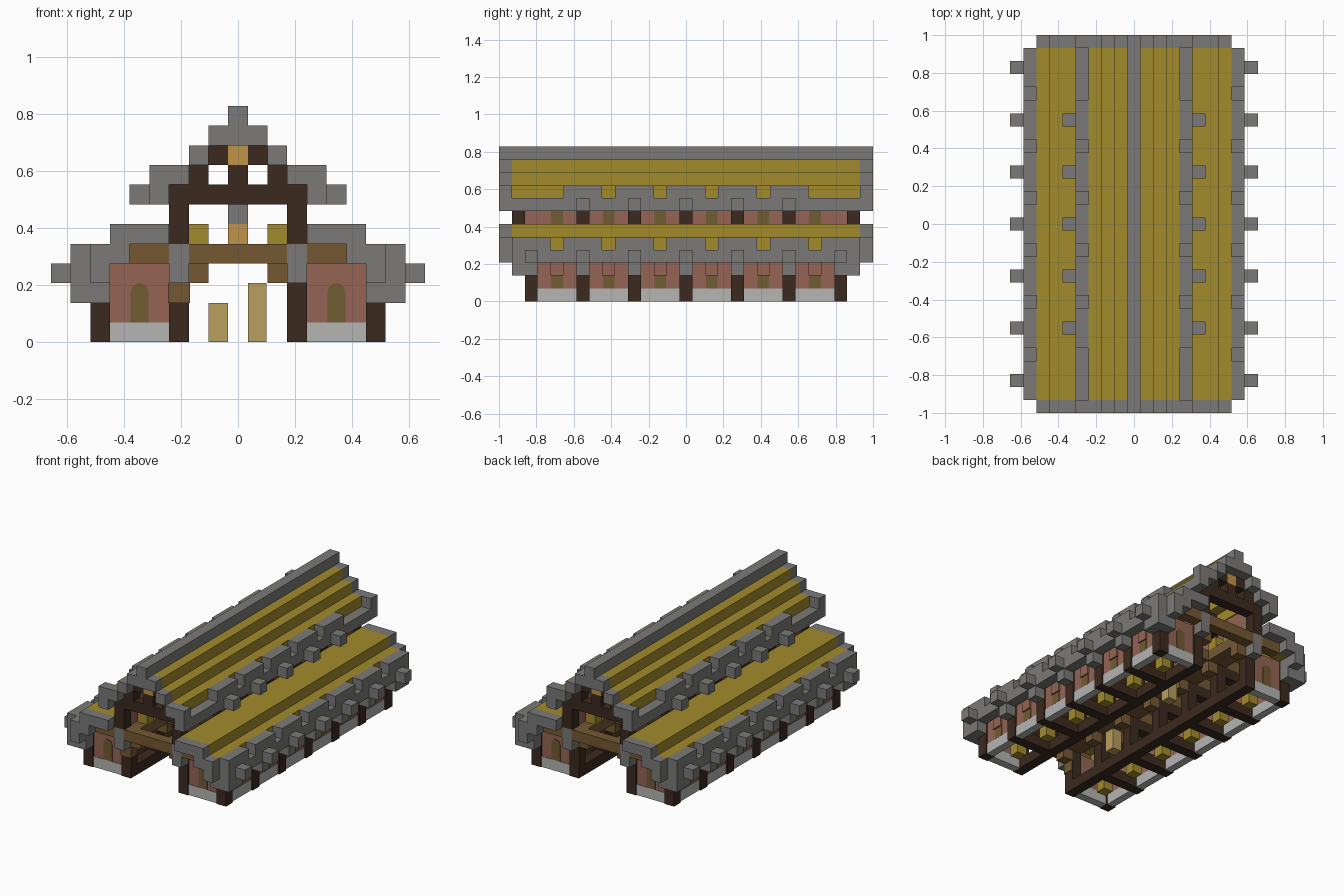
import bpy, bmesh, math
from mathutils import Vector

cube = bpy.data.objects.get("Cube")
if cube:
    bpy.data.objects.remove(cube)

U = 2 / 29          # one block
PAIR = (-1, 1)


def material(name, rgb):
    m = bpy.data.materials.new(name)
    lin = [(c / 255) ** 2.2 for c in rgb] + [1]
    m.diffuse_color = lin
    m.use_nodes = True
    m.node_tree.nodes["Principled BSDF"].inputs["Base Color"].default_value = lin
    return m


STONE = material("grey stone", (122, 121, 120))
THATCH = material("straw yellow", (161, 138, 48))
BRICK = material("red brick", (147, 100, 86))
SHUTTER = material("olive shutter", (113, 92, 54))
PLINTH = material("pale stone", (179, 179, 178))
DARK = material("dark timber", (62, 46, 36))
BROWN = material("brown timber", (116, 89, 55))
LAMP = material("amber", (191, 146, 74))
CRATE = material("tan crate", (184, 157, 95))


def box(bm, x, y, z):
    """Add a block from (low, high) ranges in block units."""
    lo, hi = (Vector(v) for v in zip(x, y, z))
    verts = bmesh.ops.create_cube(bm, size=1)["verts"]
    for v in verts:
        v.co = ((lo + hi) / 2 + Vector(a * b for a, b in zip(v.co, hi - lo))) * U


def cell(c):
    return (c - .5, c + .5)


def both(x):
    """The x range and its mirror image."""
    return [x, (-x[1], -x[0])]


def finish(bm, name, mat):
    bmesh.ops.recalc_face_normals(bm, faces=bm.faces)
    me = bpy.data.meshes.new(name)
    bm.to_mesh(me)
    bm.free()
    me.materials.append(mat)
    ob = bpy.data.objects.new(name, me)
    bpy.context.collection.objects.link(ob)


def part(name, mat, blocks, mirror=True):
    bm = bmesh.new()
    for x, y, z in blocks:
        for rx in both(x) if mirror else [x]:
            box(bm, rx, y, z)
    finish(bm, name, mat)


POSTS = range(-12, 13, 4)
BAYS = range(-10, 11, 4)
UPPER = [-13, -8, -4, 0, 4, 8, 13]
FULL, ROOF = (-14.5, 14.5), (-13.5, 13.5)


def runs(start, stop, gaps):
    """Split a range around one-block gaps."""
    edges = [start] + [e for g in gaps for e in cell(g)] + [stop]
    return list(zip(edges[::2], edges[1::2]))


# Upper roof
part("ridge", STONE, [((-.5, .5), FULL, (11, 12))], False)
part("upper_roof", THATCH,
     [((i + .5, i + 1.5), ROOF, (10 - i, 11 - i)) for i in range(3)]
     + [((0, .5), ROOF, (10, 11))])
part("upper_gable", STONE,
     [(x, cell(14 * s), z) for s in PAIR for x, z in
      [((0, 1.5), (10, 11)), ((1.5, 2.5), (9, 10)), ((2.5, 4.5), (8, 9))]])
part("upper_eave", STONE,
     [((3.5, 4.5), FULL, (7, 8))]
     + [((3.5, 4.5), r, (8, 9)) for r in runs(-9.5, 9.5, [-6, -2, 2, 6])])
part("upper_corbels", STONE,
     [((4.5, 5.5), cell(y), (7, 8)) for y in (-8, -4, 0, 4, 8)])

# Lower roofs
part("lower_roof", THATCH,
     [((3.5, 6.5), ROOF, (5, 6)), ((5.5, 7.5), ROOF, (4, 5))])
part("lower_gable", STONE,
     [(x, cell(14 * s), z) for s in PAIR for x, z in
      [((3.5, 6.5), (5, 6)), ((5.5, 7.5), (4, 5)), ((6.5, 7.5), (3, 4))]])
part("lower_eave", STONE,
     [((7.5, 8.5), ROOF, (3, 4))]
     + [((7.5, 8.5), r, (4, 5)) for r in runs(-13.5, 13.5, BAYS)]
     + [((7.5, 8.5), cell(y), (2, 3)) for y in POSTS]
     + [((6.5, 8.5), cell(13 * s), (2, 3)) for s in PAIR]
     + [((6.5, 7.5), cell(13 * s), (3, 4)) for s in PAIR])
part("lower_corbels", STONE, [((8.5, 9.5), cell(y), (3, 4)) for y in POSTS])
part("post_heads", STONE, [((2.5, 3.5), cell(13 * s), (3, 5)) for s in PAIR])

# Timber frame
part("outer_posts", DARK, [((6.5, 7.5), cell(y), (0, 4)) for y in POSTS])
part("inner_posts", DARK, [((2.5, 3.5), cell(y), (0, 4)) for y in POSTS])
part("aisle_sills", DARK,
     [((2.5, 3.5), r, (0, 1)) for r in runs(-11.5, 11.5, POSTS[1:-1])]
     + [((3.5, 6.5), cell(y), (0, 1)) for y in POSTS[1:-1]])
part("aisle_ties", DARK, [((3.5, 6.5), cell(y), (3, 4)) for y in POSTS[1:-1]])
part("upper_posts", DARK, [((2.5, 3.5), cell(y), (5, 8)) for y in UPPER])
part("truss", DARK,
     [b for y in UPPER for b in
      [((0, 2.5), cell(y), (7, 8)), ((0, .5), cell(y), (8, 9)),
       ((1.5, 2.5), cell(y), (8, 9)), ((.5, 1.5), cell(y), (9, 10))]])
part("loft_beams", BROWN,
     [(x, cell(y), (4, 5)) for y in UPPER for x in [(0, 2.5), (3.5, 5.5)]])
part("loft_edge", BROWN,
     [((2.5, 3.5), (-12.5, 12.5), (4, 5))]
     + [((1.5, 2.5), r, (4, 5)) for r in runs(-12.5, 12.5, UPPER[1:-1])])
part("beam_braces", BROWN, [((1.5, 2.5), cell(y), (3, 4)) for y in POSTS])
part("post_patch", BROWN, [((-3.55, -2.45), cell(-12.08), (2, 3))], False)

# Walls
part("side_plinth", PLINTH, [((6.6, 7.35), (y - 1.5, y + 1.5), (0, 1)) for y in BAYS])
part("side_wall", BRICK,
     [((6.6, 7.3), (y - 1.5, y + 1.5), (1, 4)) for y in BAYS]
     + [((7.3, 7.5), cell(y), (2, 3)) for y in BAYS])
part("end_plinth", PLINTH,
     [((3.5, 6.5), (12 * s - .4, 12 * s + .4), (0, 1)) for s in PAIR])
part("end_wall", BRICK,
     [((3.5, 6.5), (12 * s - .35, 12 * s + .35), (1, 4)) for s in PAIR])
part("upper_wall", BRICK,
     [((2.6, 3.35), (a + .5, b - .5), (5, 8)) for a, b in zip(UPPER, UPPER[1:])])

# Arched shutters, as thin plates
shutters = bmesh.new()


def arch(place, normal, base):
    """Plate with a rounded head; place(u, z) maps the outline to the wall."""
    pts = [(-.45, 0), (.45, 0)] + [
        (.45 * math.cos(t * math.pi / 8), 1.55 + .45 * math.sin(t * math.pi / 8))
        for t in range(9)]
    face = shutters.faces.new([shutters.verts.new(place(u, base + z) * U) for u, z in pts])
    ext = bmesh.ops.extrude_face_region(shutters, geom=[face])["geom"]
    bmesh.ops.translate(shutters, vec=normal * U * .08,
                        verts=[v for v in ext if isinstance(v, bmesh.types.BMVert)])


for s in PAIR:
    for t in PAIR:
        arch(lambda u, z: Vector((5 * s + u, 12.33 * t, z)), Vector((0, t, 0)), 1)
    for y in BAYS:
        arch(lambda u, z: Vector((7.28 * s, y + u, z)), Vector((s, 0, 0)), 1)
        arch(lambda u, z: Vector((3.33 * s, y + u, z)), Vector((s, 0, 0)), 5.4)
finish(shutters, "arched_shutters", SHUTTER)

# Contents
part("lamps", LAMP, [(cell(0), cell(y), (5, 6)) for y in UPPER[1:-1]]
     + [(cell(0), cell(y), (9, 10)) for y in UPPER], False)
part("lamp_chains", STONE, [(cell(0), cell(y), (6, 7)) for y in UPPER[1:-1]], False)
part("loft_hay", THATCH, [((1.5, 2.5), cell(s * y), (5, 6)) for s in PAIR for y in (2, 6, 9, 11)])
part("stall_hay", THATCH, [((4.5, 5.5), cell(y), (0, 1)) for y in BAYS])
part("crates", CRATE, [((-1.5, -.5), cell(-4), (0, 2)), ((.5, 1.45), cell(6), (0, 3))], False)
